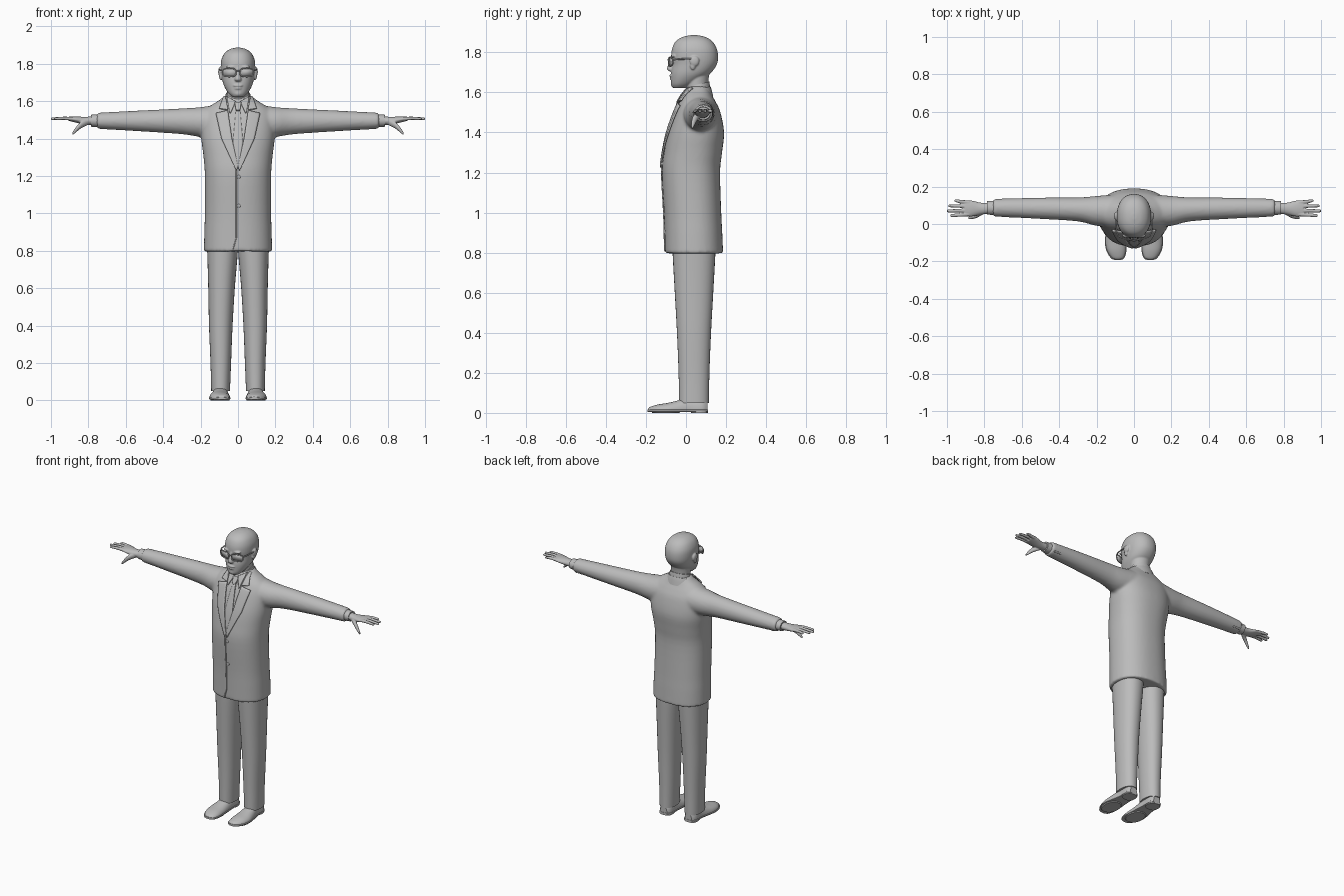
import bpy, bmesh, math
from mathutils import Vector, Matrix
from mathutils.bvhtree import BVHTree

cube = bpy.data.objects.get("Cube")
if cube:
    bpy.data.objects.remove(cube)

grey = bpy.data.materials.new("plain_grey")
grey.use_nodes = True
grey.diffuse_color = (0.5, 0.5, 0.5, 1)
grey.node_tree.nodes["Principled BSDF"].inputs["Base Color"].default_value = (0.5, 0.5, 0.5, 1)


def spline(a, b, c, d, t):
    """Catmull-Rom blend of four rows of numbers."""
    return [0.5 * (2 * q + (r - p) * t + (2 * p - 5 * q + 4 * r - s) * t * t
                   + (3 * q - p - 3 * r + s) * t ** 3) for p, q, r, s in zip(a, b, c, d)]


def loft(bm, axis, rings, power=2.0, sides=32, steps=4):
    """Skin of rounded rings: (position, centre u, centre v, radius u, radius v)."""
    n = len(rings)
    rows = []
    for i in range(n - 1):
        four = [rings[min(max(j, 0), n - 1)] for j in range(i - 1, i + 3)]
        rows += [spline(*four, k / steps) for k in range(steps)]
    rows.append(rings[-1])
    loops = []
    for t, cu, cv, ru, rv in rows:
        loop = []
        for k in range(sides):
            a = 2 * math.pi * k / sides
            c, s = math.cos(a), math.sin(a)
            u = cu + ru * math.copysign(abs(c) ** (2 / power), c)
            v = cv + rv * math.copysign(abs(s) ** (2 / power), s)
            loop.append(bm.verts.new({"x": (t, u, v), "y": (u, t, v), "z": (u, v, t)}[axis]))
        loops.append(loop)
    for a, b in zip(loops, loops[1:]):
        for k in range(sides):
            m = (k + 1) % sides
            bm.faces.new((a[k], a[m], b[m], b[k]))
    bm.faces.new(loops[0])
    bm.faces.new(loops[-1])
    return [v for loop in loops for v in loop]


def ball(bm, centre, radii):
    m = Matrix.Translation(centre) @ Matrix.Diagonal((*radii, 1))
    bmesh.ops.create_uvsphere(bm, u_segments=20, v_segments=12, radius=1, matrix=m)


def finish(name, bm, voxel=0, relax=0, mirror=False, thick=0):
    """Turn a bmesh into a shaded object, optionally fused, mirrored or thickened."""
    bmesh.ops.recalc_face_normals(bm, faces=bm.faces[:])
    me = bpy.data.meshes.new(name)
    bm.to_mesh(me)
    ob = bpy.data.objects.new(name, me)
    bpy.context.collection.objects.link(ob)
    me.materials.append(grey)
    if voxel:
        mod = ob.modifiers.new("fuse", "REMESH")
        mod.mode, mod.voxel_size, mod.use_smooth_shade = "VOXEL", voxel, True
    if relax:
        mod = ob.modifiers.new("relax", "SMOOTH")
        mod.factor, mod.iterations = 0.5, relax
    if thick:
        mod = ob.modifiers.new("thickness", "SOLIDIFY")
        mod.thickness, mod.offset = thick, 0
    if mirror:
        ob.modifiers.new("other_side", "MIRROR").use_clip = False
    bpy.ops.object.select_all(action="DESELECT")
    ob.select_set(True)
    bpy.context.view_layer.objects.active = ob
    bpy.ops.object.shade_smooth_by_angle(angle=math.radians(40))
    return ob


def tube(name, points, radius, closed=False, mirror=True):
    cu = bpy.data.curves.new(name, "CURVE")
    cu.dimensions, cu.bevel_depth, cu.bevel_resolution = "3D", radius, 2
    cu.use_fill_caps = True
    sp = cu.splines.new("POLY")
    sp.points.add(len(points) - 1)
    for p, co in zip(sp.points, points):
        p.co = (*co, 1)
    sp.use_cyclic_u = closed
    cu.materials.append(grey)
    ob = bpy.data.objects.new(name, cu)
    bpy.context.collection.objects.link(ob)
    if mirror:
        ob.modifiers.new("other_side", "MIRROR")


# jacket: body and both sleeves fused into one skin
bm = bmesh.new()
body = [(0.795, 0, 0.04, 0.182, 0.145), (0.9, 0, 0.037, 0.18, 0.144), (1.0, 0, 0.033, 0.177, 0.143),
        (1.2, 0, 0.025, 0.177, 0.145), (1.3, 0, 0.035, 0.184, 0.145), (1.4, 0, 0.05, 0.196, 0.14),
        (1.5, 0, 0.058, 0.196, 0.114), (1.55, 0, 0.058, 0.175, 0.092), (1.58, 0, 0.058, 0.14, 0.075),
        (1.605, 0, 0.06, 0.1, 0.062), (1.63, 0, 0.062, 0.07, 0.05)]
for v in loft(bm, "z", body, 2.3, 64):
    if v.co.z < 0.8:  # front cutaway and back vent
        v.co.z += 0.035 * math.exp(-(v.co.x / 0.016) ** 2)
sleeve = [(0.08, 0.07, 1.49, 0.09, 0.095), (0.2, 0.07, 1.488, 0.08, 0.08), (0.3, 0.078, 1.492, 0.064, 0.069),
          (0.5, 0.084, 1.494, 0.057, 0.057), (0.755, 0.087, 1.495, 0.047, 0.043)]
for side in (1, -1):
    loft(bm, "x", [(side * r[0], *r[1:]) for r in sleeve])
jacket = finish("jacket", bm, voxel=0.009, relax=5)
bpy.context.view_layer.update()
skin = BVHTree.FromObject(jacket, bpy.context.evaluated_depsgraph_get())


def on_chest(x, z, lift):
    hit = skin.ray_cast(Vector((x, -1, z)), Vector((0, 1, 0)))[0]
    return Vector((x, (hit.y if hit else 0.02) - lift, z))


def along(points, t):
    f = t * (len(points) - 1)
    i = min(int(f), len(points) - 2)
    return Vector(points[i]).lerp(Vector(points[i + 1]), f - i)


def drape(name, inner, outer, lift, thick, mirror=False, rows=24, cols=6):
    """Thin cloth panel between two edges, laid on the chest."""
    bm = bmesh.new()
    grid = []
    for i in range(rows + 1):
        a, b = along(inner, i / rows), along(outer, i / rows)
        grid.append([bm.verts.new(on_chest(*a.lerp(b, j / cols), lift)) for j in range(cols + 1)])
    for r, s in zip(grid, grid[1:]):
        for j in range(cols):
            bm.faces.new((r[j], r[j + 1], s[j + 1], s[j]))
    finish(name, bm, thick=thick, mirror=mirror)


# lapels, collar flaps, tie and front closing
drape("lapels", [(0.054, 1.55), (0.032, 1.4), (0, 1.25)], [(0.118, 1.535), (0.088, 1.4), (0.008, 1.225)],
      0.008, 0.008, True)
drape("jacket_collar_fronts", [(0.066, 1.625), (0.053, 1.552)], [(0.078, 1.62), (0.1, 1.56)], 0.009, 0.008, True)
drape("shirt_collar_points", [(0.012, 1.598), (0.04, 1.535)], [(0.06, 1.625), (0.046, 1.54)], 0.009, 0.007, True)
drape("tie_knot", [(-0.018, 1.592), (-0.01, 1.548)], [(0.018, 1.592), (0.01, 1.548)], 0.008, 0.014)
drape("tie", [(-0.011, 1.55), (-0.027, 1.38), (-0.004, 1.25)], [(0.011, 1.55), (0.027, 1.38), (0.004, 1.25)],
      0.003, 0.007)
drape("front_edge", [(-0.012, 1.24), (-0.012, 0.87), (-0.03, 0.806)], [(-0.006, 1.24), (-0.006, 0.87), (-0.024, 0.806)],
      0.002, 0.006, cols=2)

# buttons on the front and the sleeves
bm = bmesh.new()
for z in (1.195, 1.04):
    ball(bm, on_chest(0.004, z, 0.001), (0.01, 0.005, 0.01))
for side in (1, -1):
    for k in range(3):
        ball(bm, (side * (0.69 + 0.02 * k), 0.122, 1.467), (0.007, 0.006, 0.006))
finish("buttons", bm)

# collars: rings that rise towards the back
for name, rings in (("shirt_collar", [(1.575, 0, 0.058, 0.076, 0.066), (1.615, 0, 0.06, 0.07, 0.06),
                                      (1.64, 0, 0.061, 0.065, 0.055)]),
                    ("jacket_collar", [(1.56, 0, 0.066, 0.1, 0.07), (1.595, 0, 0.066, 0.086, 0.062),
                                       (1.615, 0, 0.066, 0.077, 0.056)])):
    bm = bmesh.new()
    for v in loft(bm, "z", rings):
        v.co.z += 0.25 * (v.co.y - 0.06)
    finish(name, bm)

# head: skull, neck and face shapes fused together
bm = bmesh.new()
skull = [(1.622, 0, -0.03, 0.03, 0.035), (1.64, 0, -0.018, 0.05, 0.055), (1.67, 0, 0.005, 0.069, 0.08),
         (1.7, 0, 0.026, 0.081, 0.101), (1.74, 0, 0.042, 0.088, 0.112), (1.78, 0, 0.043, 0.092, 0.117),
         (1.82, 0, 0.042, 0.089, 0.111), (1.855, 0, 0.04, 0.073, 0.091), (1.877, 0, 0.04, 0.045, 0.056),
         (1.886, 0, 0.04, 0.012, 0.015)]
loft(bm, "z", skull, 2.2, 48)
loft(bm, "z", [(1.57, 0, 0.06, 0.062, 0.056), (1.65, 0, 0.055, 0.06, 0.056), (1.73, 0, 0.06, 0.065, 0.065)])
loft(bm, "z", [(1.778, 0, -0.064, 0.008, 0.012), (1.745, 0, -0.072, 0.011, 0.014),
               (1.717, 0, -0.077, 0.018, 0.019), (1.705, 0, -0.071, 0.014, 0.012)])
ball(bm, (0, -0.073, 1.683), (0.026, 0.011, 0.007))
ball(bm, (0, -0.07, 1.668), (0.022, 0.011, 0.007))
ball(bm, (0, -0.054, 1.642), (0.028, 0.022, 0.02))
for side in (1, -1):
    ball(bm, (side * 0.034, -0.062, 1.782), (0.03, 0.013, 0.009))
    ball(bm, (side * 0.034, -0.053, 1.755), (0.017, 0.013, 0.011))
    ball(bm, (side * 0.096, 0.042, 1.756), (0.01, 0.024, 0.026))
    ball(bm, (side * 0.092, 0.034, 1.732), (0.009, 0.014, 0.02))
finish("head", bm, voxel=0.004, relax=3)

# glasses: rims, lenses, bridge and temples
rim = []
for k in range(32):
    c, s = math.cos(k * math.pi / 16), math.sin(k * math.pi / 16)
    x = 0.047 + 0.036 * math.copysign(abs(c) ** 0.65, c)
    rim.append((x, -0.086 + 3 * x * x, 1.753 + 0.022 * math.copysign(abs(s) ** 0.65, s)))
tube("glasses_rims", rim, 0.0035, closed=True)
bm = bmesh.new()
bm.faces.new([bm.verts.new(p) for p in rim])
finish("glasses_lenses", bm, thick=0.002, mirror=True)
tube("glasses_bridge", [(-0.013, -0.086, 1.76), (0, -0.09, 1.763), (0.013, -0.086, 1.76)], 0.0035, mirror=False)
tube("glasses_temples", [(0.083, -0.066, 1.763), (0.094, -0.04, 1.766), (0.099, 0.03, 1.768), (0.099, 0.05, 1.758)], 0.004)

# shirt cuffs
bm = bmesh.new()
loft(bm, "x", [(0.73, 0.086, 1.495, 0.038, 0.035), (0.785, 0.086, 1.495, 0.036, 0.032)])
finish("shirt_cuffs", bm, mirror=True)

# hands: palm, four fingers and thumb fused
bm = bmesh.new()
loft(bm, "x", [(0.76, 0.085, 1.495, 0.028, 0.024), (0.82, 0.082, 1.495, 0.032, 0.021),
               (0.87, 0.083, 1.502, 0.043, 0.016), (0.905, 0.084, 1.506, 0.04, 0.011)])
for base, tip, reach in ((0.052, 0.045, 0.982), (0.073, 0.07, 1.0), (0.095, 0.097, 0.992), (0.115, 0.125, 0.96)):
    loft(bm, "x", [(0.88, base, 1.505, 0.011, 0.01), (0.93, (base + tip) / 2, 1.508, 0.0095, 0.009),
                   (reach - 0.008, tip, 1.506, 0.008, 0.007), (reach, tip, 1.506, 0.004, 0.004)], sides=14)
loft(bm, "x", [(0.8, 0.07, 1.492, 0.014, 0.018), (0.84, 0.047, 1.472, 0.014, 0.018),
               (0.868, 0.036, 1.445, 0.01, 0.014), (0.886, 0.031, 1.425, 0.006, 0.007)], sides=16)
finish("hands", bm, voxel=0.0035, relax=2, mirror=True)

# trouser legs
bm = bmesh.new()
loft(bm, "z", [(0.05, 0.093, 0.04, 0.05, 0.074), (0.2, 0.092, 0.04, 0.055, 0.077), (0.4, 0.092, 0.04, 0.063, 0.085),
               (0.6, 0.088, 0.04, 0.071, 0.096), (0.78, 0.083, 0.04, 0.081, 0.106), (0.88, 0.083, 0.04, 0.085, 0.11)], 2.2)
finish("trouser_legs", bm, mirror=True)

# shoes: uppers, soles and heels
last = [(-0.19, 0.087, 0.02, 0.014), (-0.178, 0.088, 0.03, 0.034), (-0.14, 0.094, 0.042, 0.051),
        (-0.09, 0.098, 0.05, 0.055), (-0.04, 0.096, 0.062, 0.05), (0.02, 0.092, 0.08, 0.042),
        (0.08, 0.092, 0.08, 0.041), (0.108, 0.092, 0.06, 0.026)]
bm = bmesh.new()
for v in loft(bm, "y", [(y, x, 0.012, r, top - 0.012) for y, x, top, r in last], 2.2):
    v.co.z = max(v.co.z, 0.008)
finish("shoe_uppers", bm, mirror=True)
bm = bmesh.new()
loft(bm, "y", [(y * 1.015, x, 0.011, r + 0.003, 0.006) for y, x, top, r in last], 6)
loft(bm, "z", [(0, 0.092, 0.068, 0.042, 0.042), (0.014, 0.092, 0.068, 0.042, 0.042)], 2.6)
loft(bm, "z", [(0, 0.096, -0.1, 0.05, 0.068), (0.008, 0.096, -0.1, 0.054, 0.075)], 2.2)
finish("shoe_soles", bm, mirror=True)
